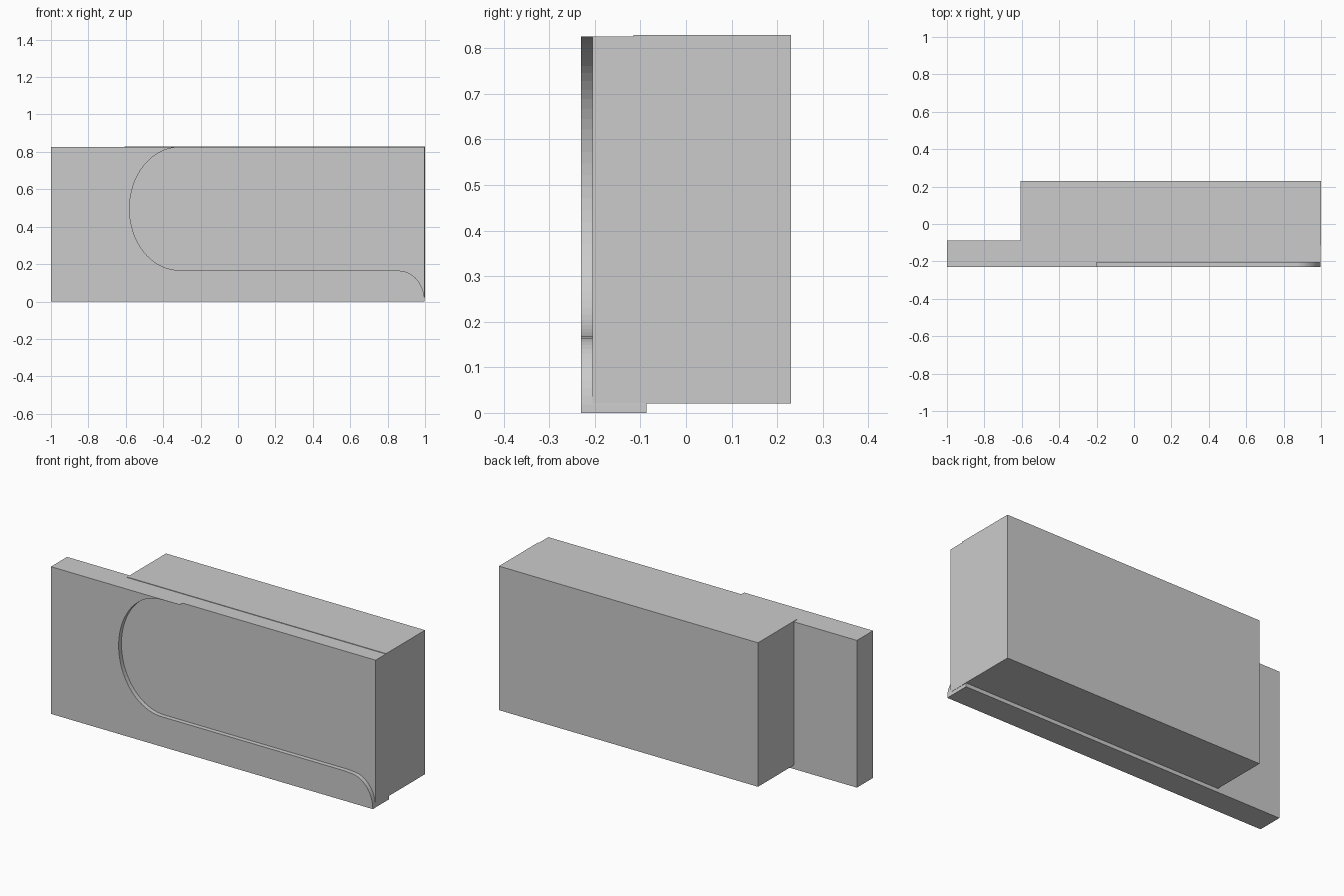
import bpy, bmesh
from math import sin, cos, pi

if "Cube" in bpy.data.objects:
    bpy.data.objects.remove(bpy.data.objects["Cube"])


def extrude_profile(name, points, y0, y1):
    """Extrude an x/z outline from y0 (front) to y1 (back)."""
    bm = bmesh.new()
    face = bm.faces.new([bm.verts.new((x, y0, z)) for x, z in points])
    moved = bmesh.ops.extrude_face_region(bm, geom=[face])["geom"]
    verts = [g for g in moved if isinstance(g, bmesh.types.BMVert)]
    bmesh.ops.translate(bm, verts=verts, vec=(0, y1 - y0, 0))
    bmesh.ops.recalc_face_normals(bm, faces=bm.faces)
    # Clean triangles across the concave outline
    bmesh.ops.triangulate(bm, faces=[f for f in bm.faces if len(f.verts) > 4])
    mesh = bpy.data.meshes.new(name)
    bm.to_mesh(mesh)
    bm.free()
    obj = bpy.data.objects.new(name, mesh)
    bpy.context.collection.objects.link(obj)
    return obj


def box(name, x0, x1, y0, y1, z0, z1):
    return extrude_profile(name, [(x0, z0), (x1, z0), (x1, z1), (x0, z1)], y0, y1)


def arc(cx, cz, rx, rz, a0, a1, steps):
    angles = [a0 + (a1 - a0) * i / steps for i in range(steps + 1)]
    return [(cx + rx * cos(a), cz + rz * sin(a)) for a in angles]


TOP = 0.826

# Front panel with the swept rounded opening cut out of its outline
outline = [(-1, TOP), (-1, 0)]
outline += arc(0.86, 0, 0.138, 0.165, 0, pi / 2, 14)      # lower right curve
outline += [(0.82, 0.168)]
outline += arc(-0.315, 0.496, 0.265, 0.328, 3 * pi / 2, pi / 2, 40)  # left curve
outline += [(-0.2, TOP)]
extrude_profile("front_panel", outline, -0.23, -0.087)

# Recessed face inside the opening
box("recessed_panel", -0.608, 0.998, -0.205, -0.115, 0.021, TOP)

# Deep body behind the panel
box("rear_body", -0.608, 1.0, -0.115, 0.23, 0.021, 0.829)
